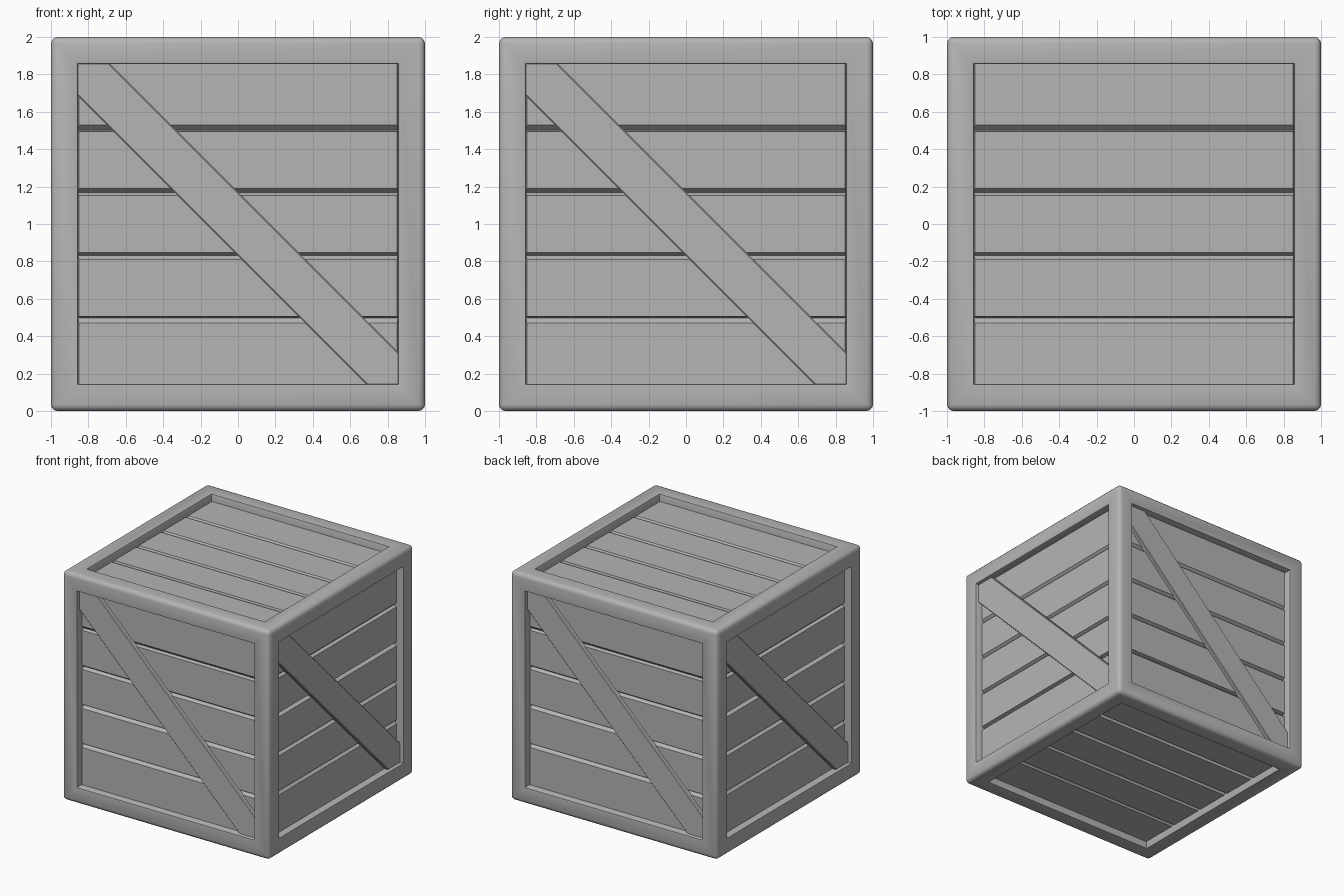
import bpy, bmesh
from math import radians
from mathutils import Matrix

if "Cube" in bpy.data.objects:
    bpy.data.objects.remove(bpy.data.objects["Cube"])

INNER = 0.855      # half-width of each recessed opening
FLOOR = 0.905      # distance of groove floor from the crate centre
PLANK = 0.935      # plank surface
BRACE = 0.968      # brace surface
VALLEY = 0.3345    # spacing of groove bottoms
GROOVE = 0.341     # spacing of groove mouths
HALF = 0.018       # half-width of a groove mouth

grey = bpy.data.materials.new("grey")
grey.diffuse_color = (0.46, 0.46, 0.46, 1)
grey.use_nodes = True
grey.node_tree.nodes["Principled BSDF"].inputs["Base Color"].default_value = grey.diffuse_color


def finish(bm, name, matrix=Matrix()):
    bmesh.ops.recalc_face_normals(bm, faces=bm.faces)
    me = bpy.data.meshes.new(name)
    bm.to_mesh(me)
    bm.free()
    me.materials.append(grey)
    ob = bpy.data.objects.new(name, me)
    bpy.context.collection.objects.link(ob)
    ob.matrix_world = Matrix.Translation((0, 0, 1)) @ matrix
    return ob


def prism(bm, pts, y0, y1):
    """Extrude an x/z outline from depth y0 out to y1 (towards -y)."""
    face = bm.faces.new([bm.verts.new((x, -y0, z)) for x, z in pts])
    ext = bmesh.ops.extrude_face_region(bm, geom=[face])["geom"]
    verts = [g for g in ext if isinstance(g, bmesh.types.BMVert)]
    bmesh.ops.translate(bm, verts=verts, vec=(0, y0 - y1, 0))
    return verts


# Frame: rounded cube with a recess on all six faces
bm = bmesh.new()
bmesh.ops.create_cube(bm, size=2)
sides = list(bm.faces)
bmesh.ops.inset_individual(bm, faces=sides, thickness=1 - INNER, use_even_offset=True)
for f in sides:
    n = f.normal.copy()
    new = bmesh.ops.extrude_discrete_faces(bm, faces=[f])["faces"][0]
    bmesh.ops.translate(bm, verts=new.verts, vec=n * (FLOOR - 1))
outer = [e for e in bm.edges if all(min(abs(c) for c in v.co) > 0.99 for v in e.verts)]
bmesh.ops.bevel(bm, geom=outer, offset=0.035, segments=3, profile=0.5, affect='EDGES')
rims = [e for e in bm.edges if all(
    sorted(round(abs(c), 3) for c in v.co) == [INNER, INNER, 1.0] for v in e.verts)]
bmesh.ops.bevel(bm, geom=rims, offset=0.012, segments=2, profile=0.5, affect='EDGES')
frame = finish(bm, "frame")
bpy.context.view_layer.objects.active = frame
frame.select_set(True)
bpy.ops.object.shade_smooth_by_angle(angle=radians(40))


# Planks: five chamfered boards for one face
def planks(name, matrix):
    bm = bmesh.new()
    for i in range(5):
        lo = -INNER if i == 0 else (i - 2.5) * VALLEY
        hi = INNER if i == 4 else (i - 1.5) * VALLEY
        top = prism(bm, [(-INNER, lo), (INNER, lo), (INNER, hi), (-INNER, hi)],
                    FLOOR, PLANK)
        # slope the grooved edges and their ends
        for v in top:
            low = v.co.z < (lo + hi) / 2
            if abs(v.co.z) < INNER - 0.01:
                v.co.z = (i - 2.5) * GROOVE + HALF if low else (i - 1.5) * GROOVE - HALF
            v.co.x *= 0.995
    finish(bm, name, matrix)


# Diagonal brace: corner-to-corner bar with softened long edges
def brace(name, matrix):
    a, b = INNER, INNER - 0.17
    bm = bmesh.new()
    prism(bm, [(-a, a), (-b, a), (a, -b), (a, -a), (b, -a), (-a, b)], PLANK - 0.01, BRACE)
    long_edges = [e for e in bm.edges
                  if (e.verts[0].co - e.verts[1].co).length > 1
                  and all(v.co.y < -PLANK for v in e.verts)]
    bmesh.ops.bevel(bm, geom=long_edges, offset=0.006, segments=1, affect='EDGES')
    finish(bm, name, matrix)


for k, side in enumerate(("front", "right", "back", "left")):
    turn = Matrix.Rotation(radians(90 * k), 4, 'Z')
    planks(side + "_planks", turn)
    brace(side + "_brace", turn)
planks("top_planks", Matrix.Rotation(radians(-90), 4, 'X'))
planks("bottom_planks", Matrix.Rotation(radians(90), 4, 'X'))
